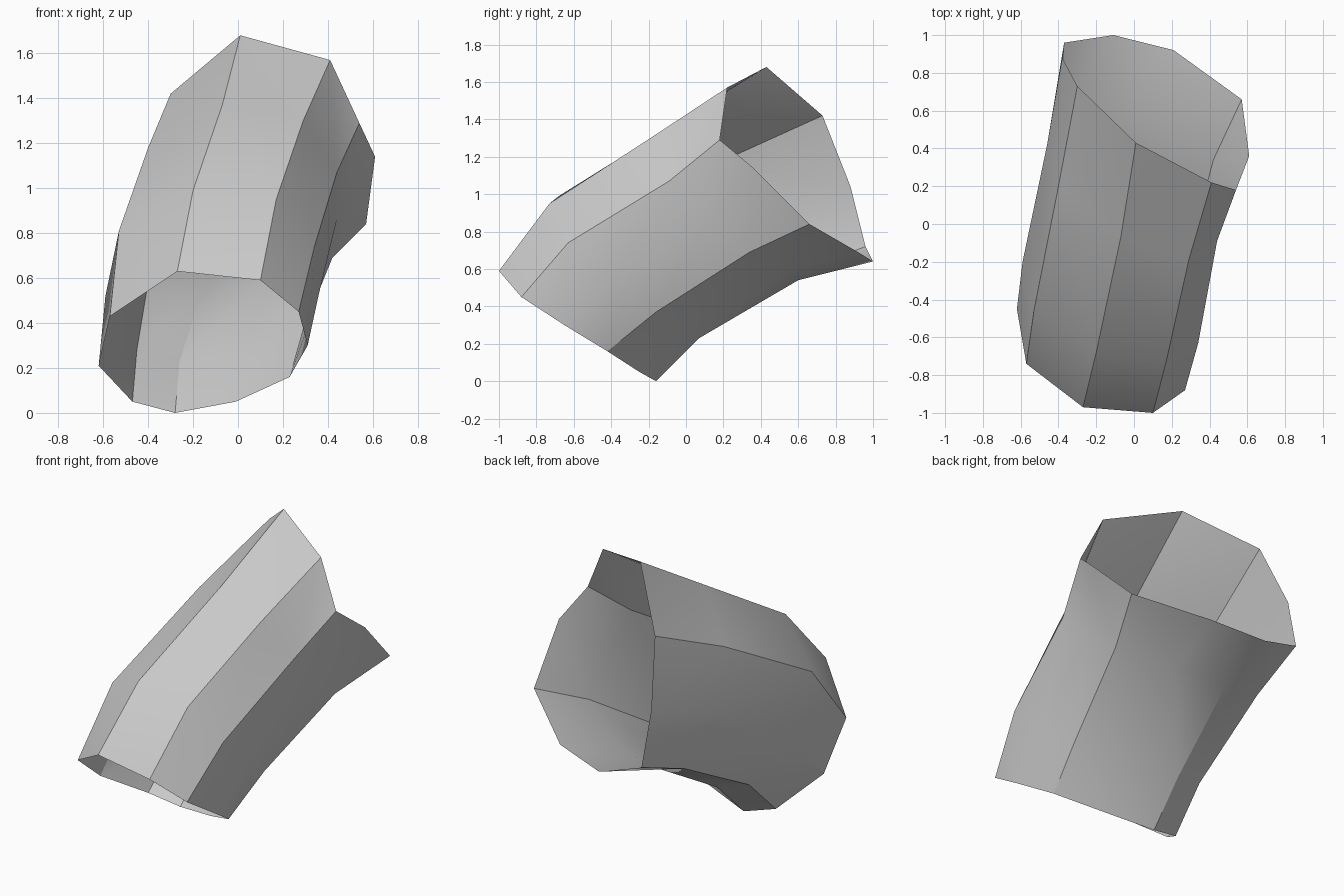
import bpy
import bmesh
import math

default_cube = bpy.data.objects.get("Cube")
if default_cube:
    bpy.data.objects.remove(default_cube, do_unlink=True)


def make_material(name, colour):
    material = bpy.data.materials.new(name)
    material.use_nodes = True
    material.diffuse_color = colour
    shader = material.node_tree.nodes["Principled BSDF"]
    shader.inputs["Base Color"].default_value = colour
    return material


def loft_open_tube(name, sections, material):
    """Skin neighbouring cross-sections, leaving both ends open."""
    mesh = bpy.data.meshes.new(name)
    bm = bmesh.new()
    rings = [[bm.verts.new([value / 100 for value in point]) for point in section]
             for section in sections]
    for ring, following in zip(rings, rings[1:]):
        count = len(ring)
        for index in range(count):
            after = (index + 1) % count
            bm.faces.new((ring[index], ring[after], following[index]))
            bm.faces.new((ring[after], following[after], following[index]))
    bm.to_mesh(mesh)
    bm.free()
    mesh.materials.append(material)
    tube = bpy.data.objects.new(name, mesh)
    bpy.context.collection.objects.link(tube)
    return tube


# Cross-sections in hundredths, each starting at the crown and running to the left side
front_mouth = [(-27, -97, 63), (10, -100, 59), (27, -88, 45), (31, -65, 30),
               (23, -42, 16), (-1, -25, 5), (-28, -16, 0), (-47, -20, 5),
               (-62, -45, 21), (-57, -74, 43)]
front_bend = [(-20, -68, 99), (17, -73, 95), (34, -63, 74), (36, -37, 53),
              (29, -16, 37), (4, 0, 27), (-26, 7, 23), (-45, 3, 28),
              (-59, -20, 52), (-53, -46, 81)]
rear_bend = [(-7, -7, 137), (29, -19, 130), (44, -9, 107), (44, 12, 86),
             (42, 34, 69), (14, 53, 59), (-16, 60, 54), (-40, 59, 58),
             (-46, 42, 86), (-40, 20, 118)]
rear_mouth = [(1, 43, 168), (41, 22, 157), (54, 18, 129), (61, 36, 114),
              (57, 66, 84), (21, 92, 69), (-11, 100, 64), (-37, 96, 72),
              (-38, 88, 104), (-30, 73, 142)]

# Bent sleeve with a faceted wall, smoothed along its length
plain_grey = make_material("plain_grey", (0.6, 0.6, 0.6, 1.0))
sleeve = loft_open_tube("bent_sleeve",
                        [front_mouth, front_bend, rear_bend, rear_mouth],
                        plain_grey)

bpy.ops.object.select_all(action="DESELECT")
sleeve.select_set(True)
bpy.context.view_layer.objects.active = sleeve
bpy.ops.object.shade_smooth_by_angle(angle=math.radians(30))
